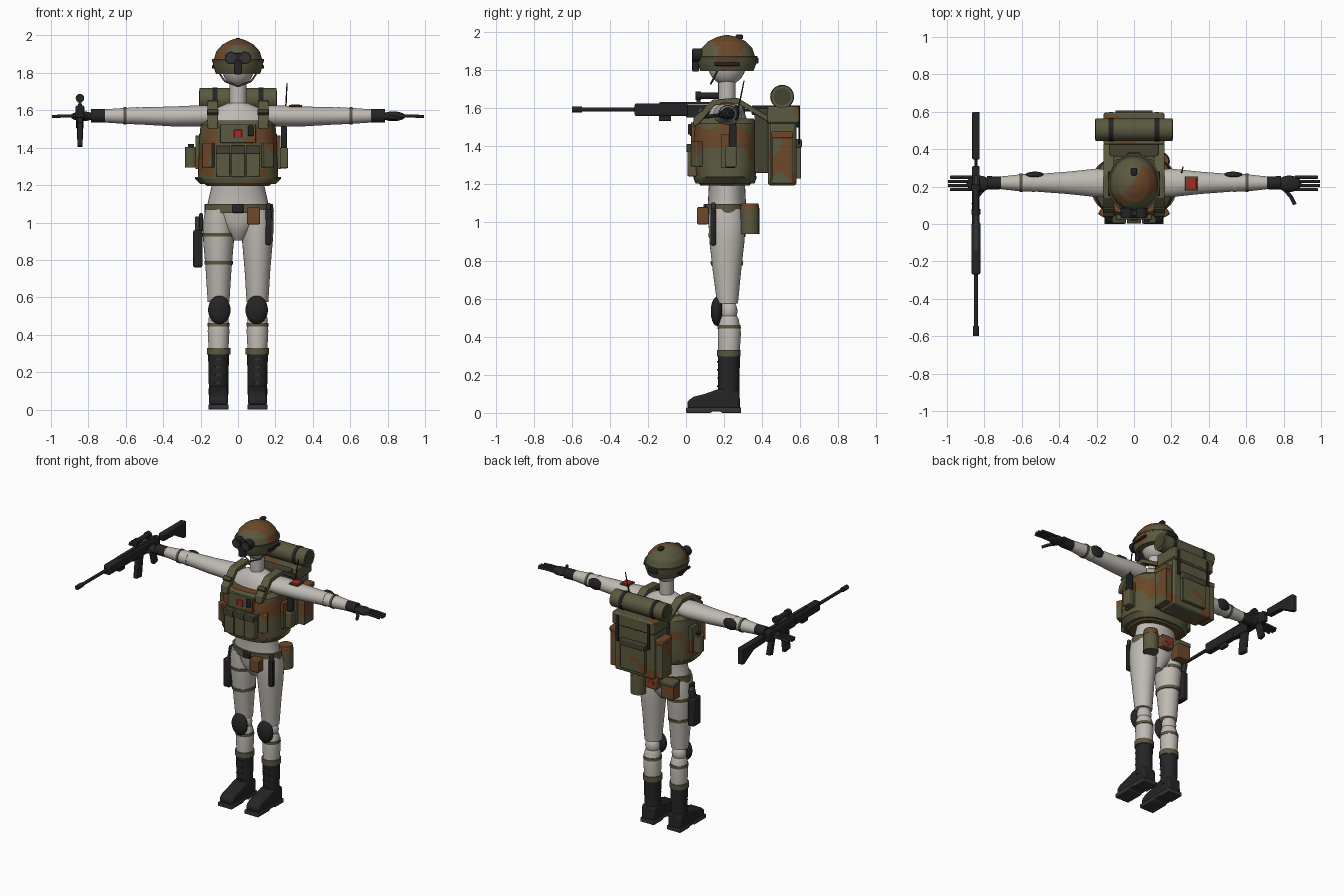
import bpy, bmesh, math
from mathutils import Vector, Matrix, noise

if "Cube" in bpy.data.objects:
    bpy.data.objects.remove(bpy.data.objects["Cube"])


def material(name, r, g, b):
    m = bpy.data.materials.new(name)
    m.use_nodes = True
    m.diffuse_color = (r, g, b, 1)
    bsdf = next(n for n in m.node_tree.nodes if n.type == 'BSDF_PRINCIPLED')
    bsdf.inputs["Base Color"].default_value = (r, g, b, 1)
    return m


CLOTH = material("pale_cloth", .52, .49, .45)
OLIVE = material("olive", .105, .1, .05)
DARK = material("dark_olive", .06, .056, .03)
BROWN = material("camo_brown", .15, .065, .022)
BLACK = material("black", .018, .018, .019)
GREY = material("dark_grey", .035, .035, .036)
RED = material("red", .4, .02, .02)
SIDES = ((1, "left_"), (-1, "right_"))
CY = .215  # body centre line


def finish(name, bm, mat, bevel=0, camo=False):
    bmesh.ops.recalc_face_normals(bm, faces=bm.faces)
    me = bpy.data.meshes.new(name)
    if camo:  # brown blotches over the base colour
        for f in bm.faces:
            p = f.calc_center_median()
            f.material_index = int(noise.noise(p * 7 + Vector((3, 1, 5))) > .2)
    bm.to_mesh(me)
    bm.free()
    me.materials.append(mat)
    if camo:
        me.materials.append(BROWN)
    ob = bpy.data.objects.new(name, me)
    bpy.context.collection.objects.link(ob)
    if bevel:
        mod = ob.modifiers.new("Bevel", 'BEVEL')
        mod.width, mod.segments, mod.limit_method = bevel, 2, 'ANGLE'
    bpy.ops.object.select_all(action='DESELECT')
    ob.select_set(True)
    bpy.context.view_layer.objects.active = ob
    bpy.ops.object.shade_smooth_by_angle(angle=math.radians(35))
    return ob


def box(name, c, size, mat, bevel=.006, camo=False, rot=(0, 0, 0)):
    bm = bmesh.new()
    bmesh.ops.create_cube(bm, size=1)
    if camo:
        bmesh.ops.subdivide_edges(bm, edges=bm.edges, cuts=11, use_grid_fill=True)
    turn = Matrix.Identity(4)
    for axis, a in zip("XYZ", rot):
        turn = Matrix.Rotation(a, 4, axis) @ turn
    bm.transform(Matrix.Translation(c) @ turn @ Matrix.Diagonal((*size, 1)))
    return finish(name, bm, mat, bevel, camo)


def ball(name, c, r, mat):
    bm = bmesh.new()
    bmesh.ops.create_uvsphere(bm, u_segments=24, v_segments=14, radius=1)
    bm.transform(Matrix.Translation(c) @ Matrix.Diagonal((*r, 1)))
    return finish(name, bm, mat)


def rod(name, a, b, r, mat, r2=None, camo=False):
    a, b = Vector(a), Vector(b)
    bm = bmesh.new()
    bmesh.ops.create_cone(bm, cap_ends=True, segments=20, radius1=r,
                          radius2=r if r2 is None else r2, depth=(b - a).length)
    q = (b - a).to_track_quat('Z', 'Y').to_matrix().to_4x4()
    bm.transform(Matrix.Translation((a + b) / 2) @ q)
    return finish(name, bm, mat, 0, camo)


def path(name, pts, r, mat):
    for i in range(len(pts) - 1):
        rod(name + "_" + str(i + 1), pts[i], pts[i + 1], r, mat)


def loft(name, rings, mat, at=(0, CY), axis='Z', power=2, camo=False, n=32, fine=1):
    """Skin ovals (position, radius, radius, offset) along z or x."""
    bm, loops, full = bmesh.new(), [], []
    rings = [(*r, 0)[:4] for r in rings]
    for p, q in zip(rings, rings[1:]):
        full += [[u + (v - u) * k / fine for u, v in zip(p, q)] for k in range(fine)]
    for t, ra, rb, off in full + [rings[-1]]:
        loop = []
        for i in range(n):
            a = 2 * math.pi * i / n
            ca, sa = math.cos(a), math.sin(a)
            u = at[0] + ra * math.copysign(abs(ca) ** (2 / power), ca)
            v = at[1] + off + rb * math.copysign(abs(sa) ** (2 / power), sa)
            loop.append(bm.verts.new((u, v, t) if axis == 'Z' else (t, u, v)))
        loops.append(loop)
    for p, q in zip(loops, loops[1:]):
        for i in range(n):
            bm.faces.new((p[i], p[(i + 1) % n], q[(i + 1) % n], q[i]))
    bm.faces.new(loops[0])
    bm.faces.new(loops[-1])
    return finish(name, bm, mat, 0, camo)


def prism(name, pts, x, width, mat, bevel=.006):
    """Extrude a y,z outline across x."""
    bm = bmesh.new()
    f = bm.faces.new([bm.verts.new((x - width / 2, *p)) for p in pts])
    new = bmesh.ops.extrude_face_region(bm, geom=[f])["geom"]
    bmesh.ops.translate(bm, vec=(width, 0, 0),
                        verts=[v for v in new if isinstance(v, bmesh.types.BMVert)])
    return finish(name, bm, mat, bevel)


# Torso, neck and head
loft("torso", [(1.04, .165, .1), (1.1, .163, .1), (1.2, .14, .095), (1.32, .16, .12),
               (1.5, .185, .12), (1.57, .17, .095), (1.61, .12, .08), (1.64, .05, .05)], CLOTH)
loft("pelvis", [(.905, .03, .05), (.95, .075, .085), (1.0, .12, .1), (1.06, .165, .105)], CLOTH)
rod("neck", (0, CY, 1.6), (0, CY, 1.78), .046, CLOTH)
ball("head", (0, CY, 1.83), (.085, .1, .108), CLOTH)

# Helmet and its fittings
loft("helmet", [(1.795, .118, .14), (1.83, .13, .152), (1.862, .137, .158), (1.872, .129, .148),
                (1.915, .116, .133), (1.95, .085, .1), (1.975, .04, .05), (1.984, .008, .01)],
     OLIVE, camo=True, n=56, fine=4)
loft("helmet_band", [(1.862, .139, .16), (1.873, .139, .16)], DARK, n=48)
box("helmet_beacon", (0, .28, 1.975), (.03, .04, .022), BLACK)
box("helmet_counterweight", (0, .372, 1.85), (.07, .02, .03), BLACK)
box("goggle_mount", (0, .058, 1.88), (.05, .03, .05), BLACK)
box("goggle_bridge", (0, .05, 1.83), (.045, .035, .075), BLACK)
for s, n in SIDES:
    rod(n + "goggle_tube", (s * .037, .085, 1.88), (s * .037, .035, 1.88), .034, BLACK)
    rod(n + "goggle_lens", (s * .037, .038, 1.88), (s * .037, .031, 1.88), .026, GREY)
    box(n + "helmet_rail", (s * .134, CY, 1.832), (.012, .13, .018), BLACK, .003)
    path(n + "chin_strap", [(s * .108, .17, 1.81), (s * .07, .145, 1.755), (0, .13, 1.728)], .005, DARK)

# Arms, hands and legs
for s, n in SIDES:
    loft(n + "arm", [(s * .14, .073, .055), (s * .2, .076, .057), (s * .35, .06, .053, -.003),
                     (s * .52, .047, .046), (s * .6, .046, .043), (s * .73, .032, .034)],
         CLOTH, (.22, 1.57), 'X')
    for i, x in enumerate((.53, .595)):
        loft(n + "arm_strap_" + str(i + 1), [(s * x, .05, .047), (s * (x + .016), .05, .047)],
             CLOTH if i == 0 else OLIVE, (.22, 1.57), 'X')
    ball(n + "elbow_pad", (s * .53, .262, 1.575), (.052, .018, .04), BLACK)
    loft(n + "glove_cuff", [(s * .71, .034, .036), (s * .785, .036, .036)], BLACK, (.22, 1.57), 'X')
    ball(n + "palm", (s * .83, .215, 1.568), (.065, .044, .026), BLACK)
    for i in range(4):
        y, tip = .184 + i * .022, 1 - .012 * abs(i - 1.5)
        path(n + "finger_" + str(i + 1),
             [(s * .86, y, 1.57), (s * .93, y, 1.57), (s * tip, y, 1.566)], .0085, BLACK)
    path(n + "thumb", [(s * .8, .19, 1.563), (s * .84, .145, 1.56), (s * .86, .105, 1.555)], .01, BLACK)

    loft(n + "thigh", [(1.07, .07, .09, -.005), (1.0, .084, .097), (.9, .082, .092), (.75, .069, .075),
                       (.575, .058, .055, .003)], CLOTH, (s * .104, CY))
    ball(n + "knee", (s * .104, .225, .535), (.05, .045, .06), CLOTH)
    loft(n + "calf", [(.51, .045, .042), (.49, .053, .052), (.42, .058, .061, .003), (.3, .052, .055)],
         CLOTH, (s * .104, .225))
    ball(n + "knee_pad", (s * .1, .162, .533), (.06, .032, .076), BLACK)
    loft(n + "knee_strap", [(.443, .06, .062), (.462, .059, .061)], OLIVE, (s * .104, .226))
    loft(n + "boot_cuff", [(.295, .063, .062), (.33, .063, .062)], OLIVE, (s * .104, .225))
    loft(n + "boot_shaft", [(.08, .054, .056), (.12, .052, .056), (.3, .056, .058)], BLACK, (s * .104, .225))
    prism(n + "boot_foot", [(.01, .02), (.005, .06), (.04, .085), (.1, .1), (.17, .125), (.28, .12),
                            (.285, .02)], s * .104, .1, BLACK, .014)
    prism(n + "boot_sole", [(0, 0), (0, .028), (.29, .028), (.29, 0), (.19, 0), (.18, .008), (.14, .008),
                            (.13, 0)], s * .104, .108, GREY, .004)
    for i in range(4):
        box(n + "boot_lace_" + str(i + 1), (s * .104, .168, .14 + i * .043), (.05, .012, .007), GREY, 0)

# Armoured vest with chest pouches
loft("vest", [(1.195, .165, .13), (1.235, .215, .16), (1.3, .212, .168), (1.45, .207, .17),
              (1.52, .2, .165), (1.545, .17, .15)], OLIVE, (0, .205), power=2.7, camo=True, n=72, fine=5)
loft("vest_hem", [(1.205, .2, .155), (1.235, .23, .166), (1.243, .23, .166)], OLIVE, (0, .205), power=2.4)
box("chest_panel", (0, .04, 1.475), (.19, .03, .1), OLIVE, camo=True)
for i in range(3):
    x = (i - 1) * .08
    box("magazine_pouch_" + str(i + 1), (x, .035, 1.325), (.074, .055, .165), OLIVE)
    box("magazine_flap_" + str(i + 1), (x, .03, 1.39), (.077, .056, .042), DARK, .004)
box("chest_badge", (0, .023, 1.475), (.042, .006, .042), RED, .002)
box("chest_radio", (.068, .02, 1.49), (.03, .02, .055), BLACK)
for s, n in SIDES:
    box(n + "chest_pouch", (s * .155, .06, 1.36), (.06, .05, .13), OLIVE, camo=True, rot=(0, 0, s * .5))
    # shoulder straps run from the chest to the pack
    prism(n + "shoulder_strap", [(.035, 1.5), (.04, 1.55), (.14, 1.645), (.27, 1.655), (.43, 1.56),
                                 (.43, 1.53), (.27, 1.625), (.15, 1.615), (.07, 1.52)],
          s * .135, .055, OLIVE, .004)
    box(n + "strap_buckle", (s * .135, .075, 1.59), (.06, .03, .02), DARK, .003, rot=(.75, 0, 0))
    box(n + "side_pouch", (s * .213, .22, 1.375), (.03, .075, .18), OLIVE, camo=True)

# Flank bottle, radio with antenna, shoulder badge
rod("flank_bottle", (-.25, CY, 1.295), (-.25, CY, 1.405), .034, OLIVE)
rod("flank_bottle_cap", (-.25, CY, 1.4), (-.25, CY, 1.42), .016, BLACK)
box("radio_pouch", (.245, .235, 1.345), (.045, .06, .11), OLIVE)
box("radio", (.245, .245, 1.45), (.032, .04, .13), BLACK)
rod("radio_antenna", (.25, .255, 1.5), (.262, .305, 1.745), .005, BLACK, .003)
box("shoulder_badge", (.308, .217, 1.623), (.07, .075, .009), BROWN, .002)
box("shoulder_badge_mark", (.308, .217, 1.627), (.05, .055, .008), RED, .002)

# Backpack and bedroll
box("pack_frame", (0, .4, 1.43), (.26, .08, .34), DARK)
box("pack_body", (0, .505, 1.4), (.31, .15, .41), OLIVE, .018, True)
box("pack_lid", (0, .51, 1.565), (.325, .17, .09), OLIVE, .015, True)
box("pack_rear_pocket", (0, .585, 1.33), (.19, .04, .2), OLIVE, .01, True)
box("pack_pocket_flap", (0, .59, 1.415), (.2, .036, .045), DARK, .006)
rod("bedroll", (-.205, .505, 1.66), (.205, .505, 1.66), .06, OLIVE)
for s, n in SIDES:
    rod(n + "bedroll_end", (s * .2, .505, 1.66), (s * .208, .505, 1.66), .045, DARK)
    rod(n + "bedroll_strap", (s * .11, .505, 1.66), (s * .135, .505, 1.66), .063, BLACK)
    box(n + "pack_strap", (s * .122, .596, 1.5), (.022, .008, .18), BLACK, .002)
    box(n + "pack_side_pocket", (s * .175, .505, 1.33), (.06, .11, .25), OLIVE, .012, True)
    box(n + "pack_side_flap", (s * .178, .505, 1.46), (.06, .115, .035), BROWN, .006)

# Belt and what hangs from it
loft("belt", [(1.05, .178, .112), (1.098, .178, .112)], OLIVE, n=40)
box("belt_buckle", (0, .1, 1.074), (.06, .016, .045), BLACK)
box("belt_front_pouch", (.083, .088, 1.035), (.07, .06, .09), BROWN)
rod("belt_canteen", (.14, .335, .94), (.14, .335, 1.075), .05, OLIVE, camo=False)
rod("belt_canteen_lid", (.14, .335, 1.06), (.14, .335, 1.1), .052, BROWN, .045)
box("aid_pouch", (.02, .342, 1.05), (.09, .05, .085), BROWN)
for i, size in enumerate(((.05, .006, .016), (.016, .006, .05))):
    box("aid_cross_" + str(i + 1), (.02, .368, 1.05), size, RED, 0)
box("rear_pouch", (-.11, .335, 1.03), (.1, .075, .12), BROWN)
box("rear_pouch_flap", (-.11, .337, 1.08), (.105, .08, .03), OLIVE)
box("knife_sheath", (.163, .143, .975), (.03, .028, .19), BLACK)
box("knife_handle", (.163, .143, 1.075), (.02, .022, .06), GREY)
box("holster", (-.215, .215, .86), (.05, .085, .2), BLACK, .01)
box("holster_hanger", (-.198, .215, 1.0), (.02, .05, .1), BLACK)
box("pistol_grip", (-.215, .235, .985), (.03, .045, .09), GREY, rot=(-.25, 0, 0))
for i, (z, r) in enumerate(((.935, .088), (.785, .076))):
    loft("thigh_strap_" + str(i + 1), [(z - .01, r, r + .008), (z + .01, r, r + .01)], OLIVE, (-.104, CY))

# Rifle
RX = -.845
rod("rifle_muzzle", (RX, -.6, 1.593), (RX, -.545, 1.593), .016, BLACK)
rod("rifle_barrel", (RX, -.56, 1.593), (RX, -.2, 1.593), .011, BLACK)
box("rifle_handguard", (RX, -.13, 1.592), (.048, .28, .068), BLACK, .01)
box("rifle_foregrip", (RX, -.11, 1.547), (.03, .065, .03), BLACK)
box("rifle_receiver", (RX, .155, 1.585), (.04, .31, .07), BLACK)
box("rifle_rail", (RX, .06, 1.628), (.022, .4, .012), GREY, .002)
box("rifle_magazine", (RX, .09, 1.48), (.028, .065, .15), BLACK, rot=(-.12, 0, 0))
box("rifle_grip", (RX, .255, 1.505), (.03, .045, .13), BLACK, rot=(.25, 0, 0))
rod("rifle_stock_tube", (RX, .3, 1.59), (RX, .36, 1.59), .007, BLACK)
prism("rifle_stock", [(.345, 1.615), (.6, 1.615), (.6, 1.5), (.575, 1.5), (.47, 1.56), (.345, 1.565)],
      RX, .04, BLACK)
rod("rifle_scope", (RX, .06, 1.665), (RX, .2, 1.665), .017, BLACK)
for y in (.05, .18):
    rod("rifle_scope_ring", (RX, y, 1.665), (RX, y + .03, 1.665), .023, BLACK)
    box("rifle_scope_mount", (RX, y + .015, 1.64), (.018, .02, .03), GREY, .002)
